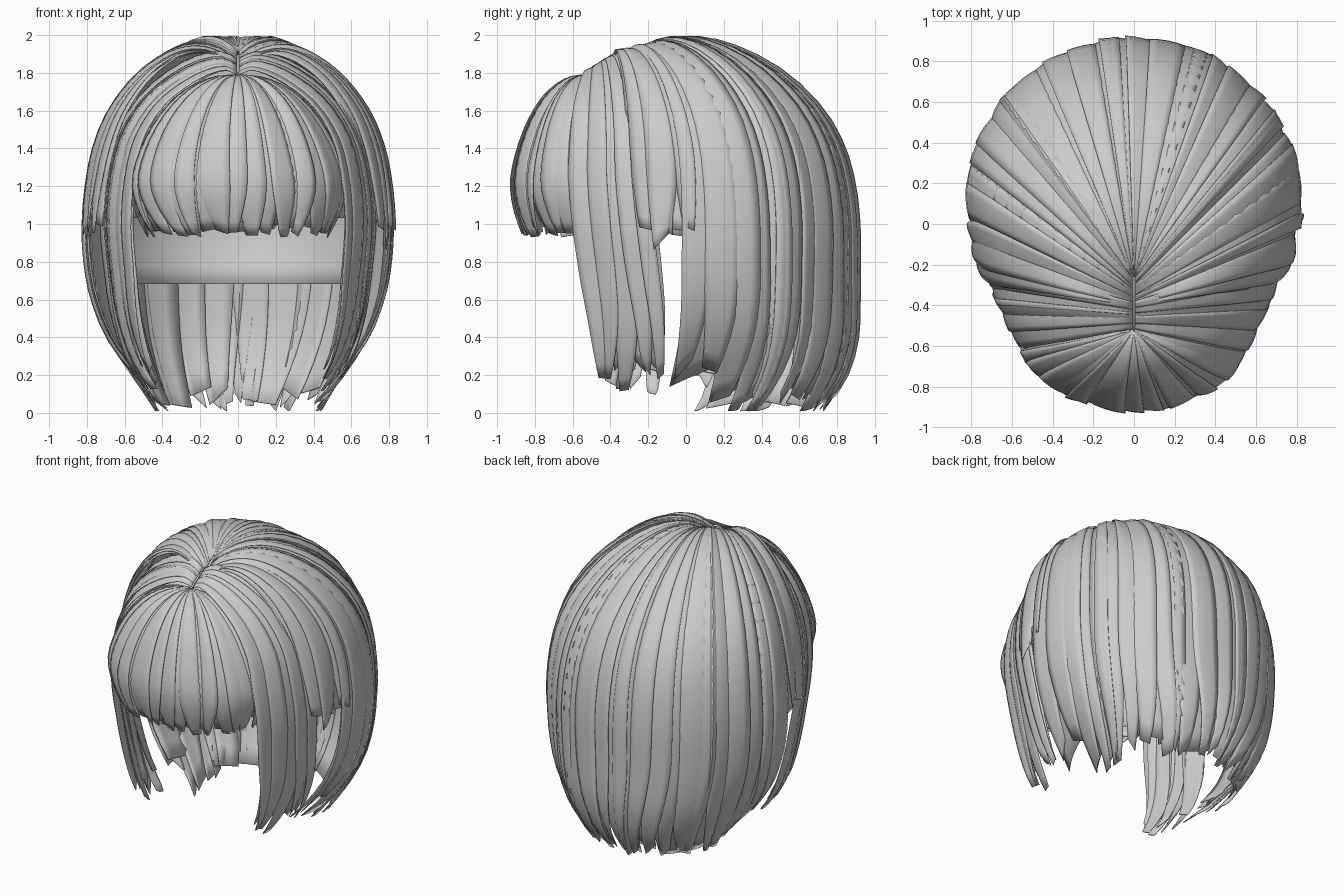
import bpy, math, random
from mathutils import Vector

if "Cube" in bpy.data.objects:
    bpy.data.objects.remove(bpy.data.objects["Cube"])

random.seed(11)


def spline(keys, t):
    # smooth interpolation through evenly spaced key rows
    n = len(keys) - 1
    f = max(0.0, min(1.0, t)) * n
    i = min(int(f), n - 1)
    f -= i
    a, b, c, d = (keys[max(0, min(n, k))] for k in (i - 1, i, i + 1, i + 2))
    return [0.5 * (2 * q + (r - p) * f + (2 * p - 5 * q + 4 * r - s) * f * f
                   + (3 * q - p - 3 * r + s) * f ** 3) for p, q, r, s in zip(a, b, c, d)]


# key rows: spread from the parting, sideways curl, lengthwise curl, height
BACK = [(0, 1, 1, 1.91), (.12, 1, 1, 1.97), (.28, 1, 1, 1.985), (.46, 1, 1, 1.93),
        (.66, 1, 1, 1.80), (.83, 1, 1, 1.61), (.93, 1, 1, 1.41), (.98, 1, 1, 1.2),
        (1, 1, 1, .98), (1, .985, 1, .78), (1, .94, 1, .6), (1, .84, .99, .4),
        (1, .66, .92, .2), (1, .43, .77, .01)]
LOCK = [(0, 1, 0, 1.83), (.15, 1, 0, 1.875), (.4, 1, 0, 1.83), (.68, 1, 0, 1.69),
        (.88, 1, 0, 1.48), (.97, 1, 0, 1.25), (1, 1, .02, 1.0), (1, .97, .05, .75),
        (1, .92, .08, .5), (1, .82, .09, .28), (1, .66, .09, .1)]
BANGS = [(0, 1.79), (.25, 1.77), (.5, 1.695), (.73, 1.565), (.9, 1.4),
         (.99, 1.23), (.95, 1.08), (.82, .93)]


def back_side_angle(u):
    a = -26 + 232 * u
    return a, min(a, 180 - a)


def back_surface(u, t):
    a, d = back_side_angle(u)
    s, cx, cy, z = spline(BACK, t)
    k = max(0, min(1, (40 - d) / 64))
    ry = -.27 - .13 * k
    # rear corners curl in less than the sides
    if d > 0:
        cx += (1 - cx) * .4 * math.sin(math.radians(2 * d)) ** 2
    ex = .815 * math.cos(math.radians(a))
    ey = .1 + .805 * math.sin(math.radians(a))
    y = .1 + (ry + (ey - ry) * s - .1) * cy
    # side tips sweep forward
    y -= .13 * max(0, min(1, (60 - d) / 50)) * (max(0, t - .72) / .28) ** 2
    return Vector((ex * s * cx, y, z - .10 * k * (1 - s)))


def lock_surface(side):
    def surface(u, t):
        s, cx, dy, z = spline(LOCK, t)
        u = max(-.1, u)
        ry = -.51 + .12 * u
        ex, ey = .525 + .19 * (u + .1) ** .7, -.595 + .385 * u
        z += .04 * u * (1 - s) - (1 - u) * (1 - s) * (.04 + .22 * s)
        return Vector((side * ex * s * cx, ry + (ey - ry) * s + dy, z))
    return surface


def bangs_surface(u, t):
    s, z = spline(BANGS, t)
    b = math.radians(-97 + 194 * u)
    return Vector((.57 * math.sin(b) * s, -.52 - .395 * math.cos(b) * s, z))


def finish(name, verts, faces, thick):
    me = bpy.data.meshes.new(name)
    me.from_pydata(verts, [], faces)
    me.polygons.foreach_set("use_smooth", [True] * len(me.polygons))
    ob = bpy.data.objects.new(name, me)
    bpy.context.collection.objects.link(ob)
    m = ob.modifiers.new("thickness", 'SOLIDIFY')
    m.thickness = thick
    m.offset = 0
    return ob


def ribbons(name, surface, count, width, base, length, taper=.35, rows=26, cols=4, sweep=0):
    # overlapping, slightly arched ribbons following one hair surface
    verts, faces = [], []
    for n in range(count):
        uc = (n + .5) / count + random.uniform(-.25, .25) / count
        hw = width * random.uniform(.75, 1.3) / count
        lift, tilt = random.uniform(.001, .008), random.uniform(-.016, .016)
        drift = (random.uniform(-.5, .5) + sweep) / count
        slant = random.uniform(-.02, .02)
        L = length(uc)
        start = len(verts)
        for j in range(rows + 1):
            q = j / rows
            w = hw * (1 - (1 - taper) * max(0, (q - .72) / .28) ** 1.8)
            for i in range(cols + 1):
                v = 2 * i / cols - 1
                t = .01 + (L + slant * v - .01) * q
                p = surface(uc + w * v + drift * q ** 5, t)
                out = (p - Vector((0, 0, min(p.z, 1.0)))).normalized()
                off = base + lift * (1 - v * v) + tilt * v
                verts.append(p + out * off * min(1, q * 3))
        for j in range(rows):
            for i in range(cols):
                a = start + j * (cols + 1) + i
                faces.append((a, a + 1, a + cols + 2, a + cols + 1))
    return finish(name, verts, faces, .005)


def back_length(u):
    a, d = back_side_angle(u)
    if d < -3:
        return random.uniform(.61, .65)      # short hair in front of the ear
    if d < 12:
        return random.uniform(.88, .95)
    return random.uniform(.96, 1.0)


# back and side hair, outer and under layers
ribbons("back_hair", back_surface, 32, .8, .006, back_length, .45)
ribbons("back_hair_under", back_surface, 18, .7, -.014, lambda u: back_length(u) * .985, .75)

# long locks framing the face
for side, label in ((1, "right"), (-1, "left")):
    surf = lock_surface(side)
    ribbons("front_lock_" + label, surf, 5, .7, .006, lambda u: random.uniform(.91, 1.0), .35)
    ribbons("front_lock_under_" + label, surf, 4, .62, -.014,
            lambda u: random.uniform(.9, .97), .5)

# fringe
ribbons("bangs", bangs_surface, 18, .78, .004, lambda u: random.uniform(.96, 1.0), .4, 18, 4, .4)
ribbons("bangs_under", bangs_surface, 11, .66, -.01, lambda u: random.uniform(.93, .98), .7, 18)

# inner scalp cap: low at the nape, higher around the face
verts, faces, N, M = [], [], 64, 16
for i in range(N):
    a = 2 * math.pi * i / N
    f = max(0, min(1, (math.sin(a) * .79 - .1) / .2))
    low = math.asin((1.03 - .36 * f - 1.05) / .88)
    for j in range(M + 1):
        e = math.radians(89) + (low - math.radians(89)) * j / M
        verts.append((.74 * math.cos(a) * math.cos(e), .03 + .79 * math.sin(a) * math.cos(e),
                      1.05 + .85 * math.sin(e)))
for i in range(N):
    for j in range(M):
        b, c = i * (M + 1) + j, ((i + 1) % N) * (M + 1) + j
        faces.append((b, b + 1, c + 1, c))
finish("scalp_cap", verts, faces, .006)
